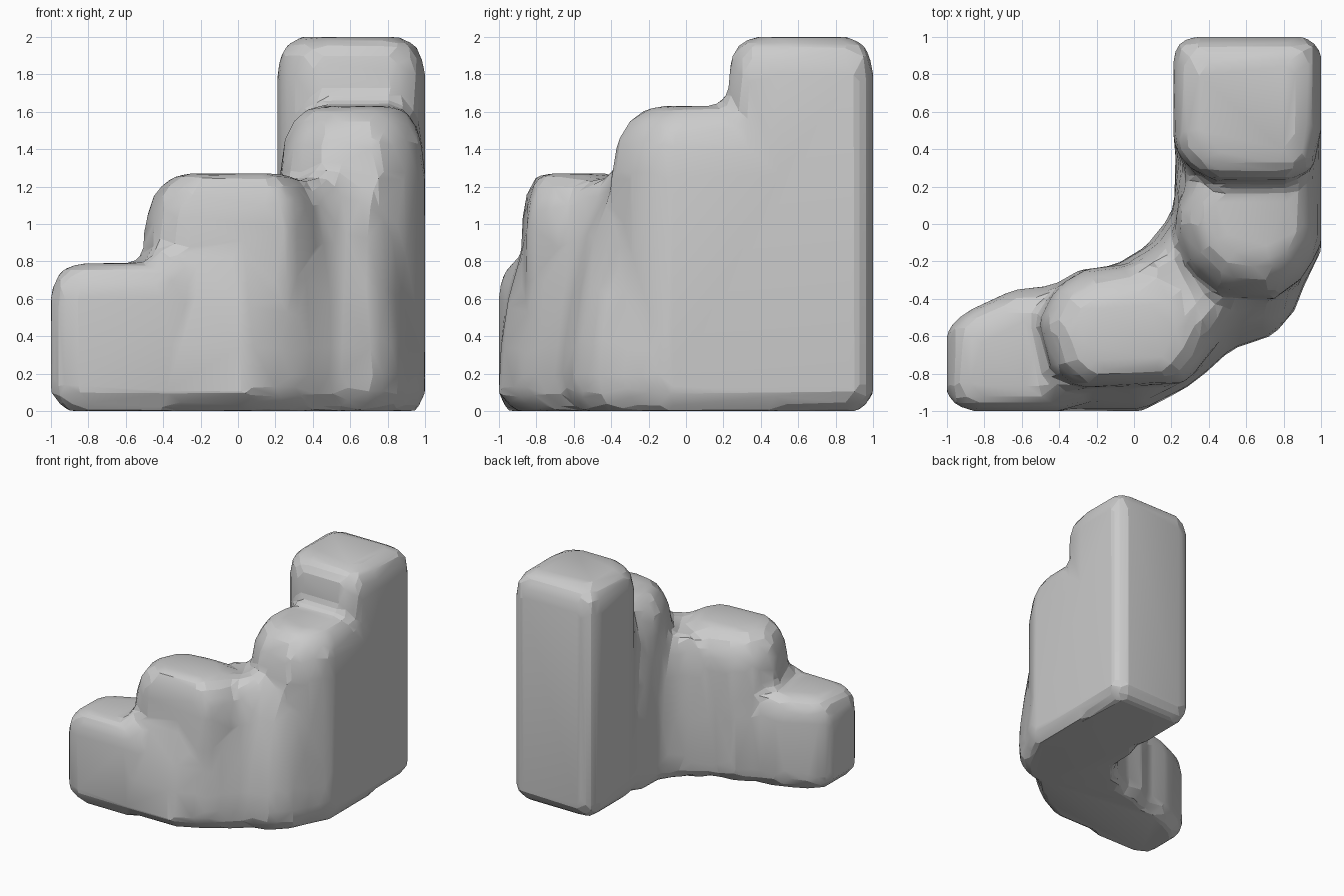
import bpy
import bmesh
import math

cube = bpy.data.objects.get("Cube")
if cube:
    bpy.data.objects.remove(cube, do_unlink=True)

stone = bpy.data.materials.new("grey_stone")
stone.use_nodes = True
grey = (0.6, 0.6, 0.6, 1)
stone.diffuse_color = grey
stone.node_tree.nodes["Principled BSDF"].inputs["Base Color"].default_value = grey


def lump(bm, outline, pivot, levels):
    """Closed column: one footprint, scaled about a pivot at each height."""
    px, py = pivot
    rings = [[bm.verts.new((px + (x - px) * s, py + (y - py) * s, z))
              for x, y in outline] for z, s in levels]
    n = len(outline)
    for low, high in zip(rings, rings[1:]):
        for i in range(n):
            j = (i + 1) % n
            bm.faces.new((low[i], low[j], high[j], high[i]))
    bm.faces.new(rings[0][::-1])
    bm.faces.new(rings[-1])


bm = bmesh.new()

# Tall end block
lump(bm, [(.21, .42), (.28, .31), (.42, .23), (.85, .23), (.96, .3),
          (1, .5), (1, .9), (.98, .97), (.9, 1), (.31, 1), (.24, .98), (.21, .9)],
     (.6, .62), [(0, .84), (.03, .9), (.1, 1), (1.8, 1), (1.91, .95),
                 (1.98, .82), (2, .65)])

# Second step
lump(bm, [(.22, -.04), (.28, -.22), (.45, -.38), (.75, -.4), (.9, -.29),
          (1, -.12), (1, .5), (.4, .5), (.33, .25), (.23, .12)],
     (.65, .15), [(0, .9), (.1, 1), (1.28, 1), (1.45, .94),
                  (1.57, .8), (1.63, .6)])

# Third step
lump(bm, [(-.51, -.52), (-.42, -.34), (-.26, -.24), (.04, -.21), (.3, -.26),
          (.45, -.48), (.4, -.7), (.28, -.85), (-.3, -.88), (-.45, -.78)],
     (-.02, -.65), [(0, .9), (.1, 1), (.98, 1), (1.1, .95),
                    (1.21, .82), (1.27, .6)])

# Lowest step
lump(bm, [(-1, -.9), (-.97, -.96), (-.88, -1), (-.38, -1), (-.15, -.9),
          (.1, -.7), (.1, -.4), (-.3, -.25), (-.43, -.33), (-.64, -.35),
          (-.9, -.47), (-1, -.56)],
     (-.5, -.7), [(0, .85), (.03, .9), (.1, 1), (.63, 1),
                  (.71, .95), (.77, .85), (.79, .7)])

# Sloping skirt under the front of the third step
lump(bm, [(-.55, -1), (.05, -1), (.3, -.87), (.3, -.4), (-.55, -.4)],
     (-.1, -.45), [(0, .85), (.03, .9), (.1, 1), (.35, .98), (.6, .91),
                   (.85, .78)])

# Flared core that joins the steps around the bend
lump(bm, [(.05, -.14), (.1, -.5), (.05, -.98), (.2, -.9), (.36, -.82),
          (.52, -.67), (.74, -.6), (.86, -.47), (.92, -.3), (1, -.16),
          (1, .4), (.22, .4), (.22, .08)],
     (.6, -.1), [(0, .86), (.1, .98), (.2, 1), (.35, .98), (.65, .9),
                 (.95, .77), (1.15, .64), (1.24, .5)])

# Web filling the inside of the bend
lump(bm, [(-.1, -.22), (.1, -.45), (.4, -.45), (.6, -.1), (.5, .3),
          (.22, .3), (.21, .06), (.1, -.1)],
     (.35, -.2), [(0, .9), (.1, 1), (.5, .98), (.9, .88), (1.12, .75), (1.2, .6)])

# Wall along the outer side, linking the two highest steps
lump(bm, [(.3, -.1), (.6, -.3), (.9, -.27), (1, -.12), (1, .6), (.25, .6)],
     (.65, .3), [(.02, .9), (.1, 1), (1.25, 1), (1.4, .9), (1.55, .7)])

mesh = bpy.data.meshes.new("curved_steps")
bm.to_mesh(mesh)
bm.free()
mesh.materials.append(stone)
steps = bpy.data.objects.new("curved_steps", mesh)
bpy.context.collection.objects.link(steps)

# Fuse the lumps, soften the joins and reduce to broad facets
fuse = steps.modifiers.new("fuse", "REMESH")
fuse.mode = "VOXEL"
fuse.voxel_size = .05
soften = steps.modifiers.new("soften", "SMOOTH")
soften.factor = .5
soften.iterations = 4
facet = steps.modifiers.new("facet", "DECIMATE")
facet.ratio = .1

bpy.ops.object.select_all(action="DESELECT")
steps.select_set(True)
bpy.context.view_layer.objects.active = steps
for name in ("fuse", "soften", "facet"):
    bpy.ops.object.modifier_apply(modifier=name)
bpy.ops.object.shade_smooth_by_angle(angle=math.radians(14))
